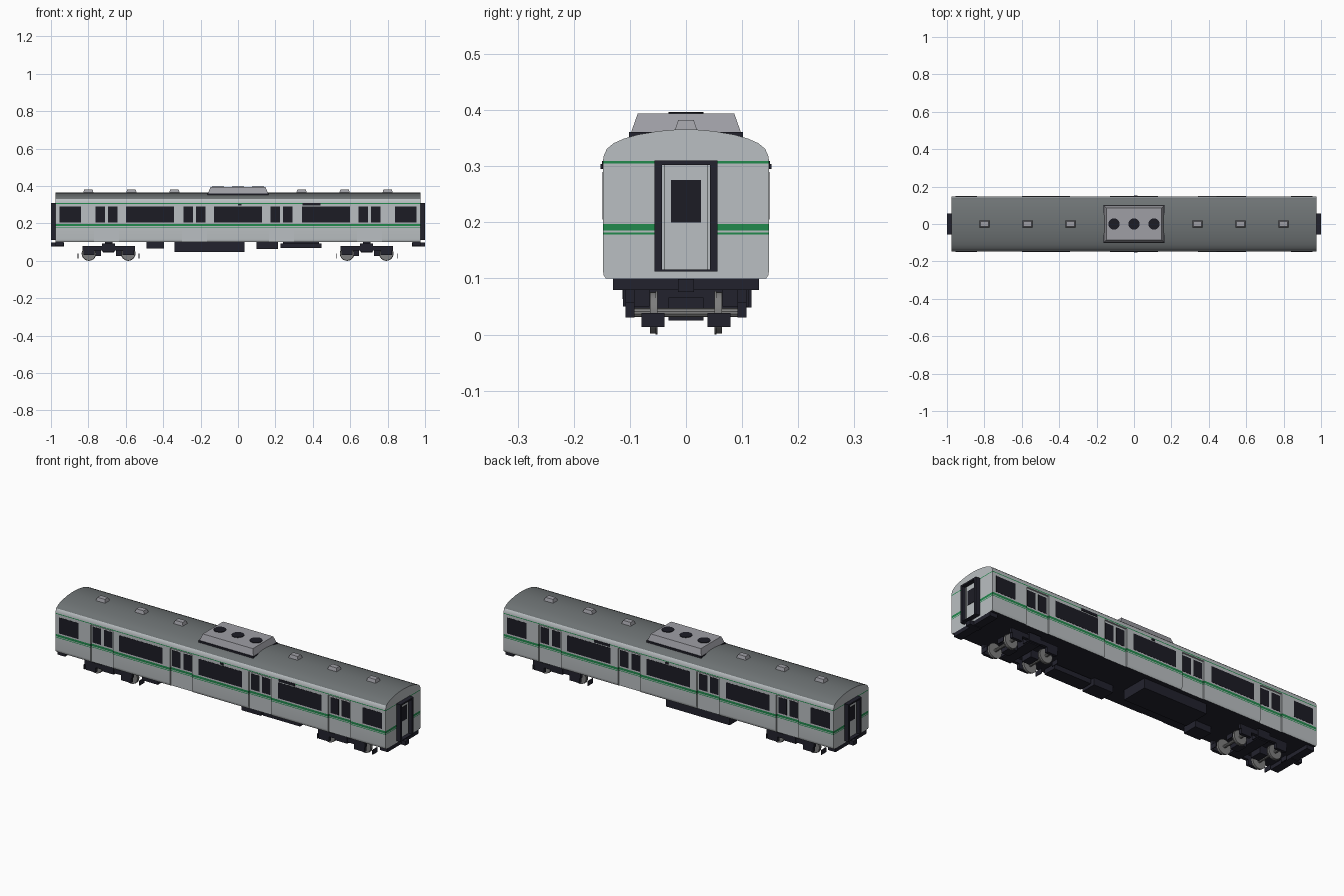
import bpy, bmesh, math
from mathutils import Matrix

if "Cube" in bpy.data.objects:
    bpy.data.objects.remove(bpy.data.objects["Cube"])


def material(name, *srgb):
    m = bpy.data.materials.new(name)
    m.diffuse_color = (*[((c + 0.055) / 1.055) ** 2.4 for c in srgb], 1)
    m.use_nodes = True
    m.node_tree.nodes["Principled BSDF"].inputs["Base Color"].default_value = m.diffuse_color
    return m


BODY = material("body_silver", 0.73, 0.75, 0.76)
ROOF = material("roof_grey", 0.43, 0.45, 0.455)
GREEN = material("stripe_green", 0.13, 0.54, 0.30)
NAVY = material("underframe_dark", 0.135, 0.135, 0.18)
GLASS = material("window_dark", 0.11, 0.11, 0.145)
UNIT = material("roof_unit_grey", 0.62, 0.62, 0.645)
STEEL = material("wheel_steel", 0.49, 0.49, 0.49)


def finish(name, bm, mats, smooth=False):
    bmesh.ops.recalc_face_normals(bm, faces=bm.faces)
    me = bpy.data.meshes.new(name)
    bm.to_mesh(me)
    bm.free()
    for m in mats:
        me.materials.append(m)
    ob = bpy.data.objects.new(name, me)
    bpy.context.collection.objects.link(ob)
    if smooth:
        bpy.ops.object.select_all(action='DESELECT')
        ob.select_set(True)
        bpy.context.view_layer.objects.active = ob
        bpy.ops.object.shade_smooth_by_angle(angle=math.radians(30))
    return ob


def box(name, x, y, z, mat, taper=0.0):
    """Box from (min, max) ranges; taper pulls the top edges inward."""
    bm = bmesh.new()
    bmesh.ops.create_cube(bm, size=1)
    for v in bm.verts:
        t = taper if v.co.z > 0 else 0
        sx, sy = math.copysign(1, v.co.x), math.copysign(1, v.co.y)
        v.co = (x[sx > 0] - sx * t, y[sy > 0] - sy * t, z[v.co.z > 0])
    return finish(name, bm, [mat])


def sides(name, x, y, z, mat):
    """Same box on both sides of the centre line."""
    box(name + "_left", x, y, z, mat)
    box(name + "_right", x, (-y[1], -y[0]), z, mat)


def cylinder(name, centre, r, depth, mat, axis='Z', n=20, r2=None):
    bm = bmesh.new()
    bmesh.ops.create_cone(bm, cap_ends=True, segments=n, radius1=r,
                          radius2=r if r2 is None else r2, depth=depth)
    if axis == 'Y':
        bm.transform(Matrix.Rotation(math.pi / 2, 4, 'X'))
    bm.transform(Matrix.Translation(centre))
    return finish(name, bm, [mat], True)


# Half cross-section (y, z) of the car body, floor to ridge
W = 0.148
PROFILE = [(0.143, 0.10), (0.147, 0.106), (W, 0.115), (W, 0.178), (W, 0.1815),
           (W, 0.185), (W, 0.197), (W, 0.30), (W, 0.3005), (W, 0.305), (W, 0.309),
           (0.1465, 0.319), (0.141, 0.331), (0.129, 0.341), (0.111, 0.349),
           (0.087, 0.356), (0.05, 0.3625), (0.015, 0.3655)]
DOOR_Y = 0.140
DOOR_PROFILE = [(min(y, DOOR_Y) if z <= 0.30 else y, z) for y, z in PROFILE]


def body_section(name, x0, x1, prof):
    bm = bmesh.new()
    ring = [[[bm.verts.new((x, s * y, z)) for y, z in prof] for s in (-1, 1)] for x in (x0, x1)]
    for i in range(len(prof) - 1):
        z = (prof[i][1] + prof[i + 1][1]) / 2
        stripe = 0.178 < z < 0.1815 or 0.185 < z < 0.197 or 0.305 < z < 0.309
        for s in (0, 1):        # side walls and roof
            f = bm.faces.new((ring[0][s][i], ring[1][s][i], ring[1][s][i + 1], ring[0][s][i + 1]))
            f.material_index = 2 if stripe else 1 if z > 0.331 else 0
        for e in ring:          # end walls in horizontal bands
            f = bm.faces.new((e[0][i], e[1][i], e[1][i + 1], e[0][i + 1]))
            f.material_index = 2 if stripe else 0
    for k, m in ((0, 3), (-1, 1)):   # floor and ridge
        f = bm.faces.new((ring[0][0][k], ring[0][1][k], ring[1][1][k], ring[1][0][k]))
        f.material_index = m
    finish(name, bm, [BODY, ROOF, GREEN, NAVY], True)


# Body: full-width bays alternating with bays holding recessed doors
DOORS = [-0.703, -0.233, 0.233, 0.703]
HALF = 0.066
edge = -0.976
for d in DOORS:
    body_section("body_bay", edge, d - HALF, PROFILE)
    body_section("door_bay", d - HALF, d + HALF, DOOR_PROFILE)
    edge = d + HALF
    for s in (-1, 1):
        c = d + s * 0.0335
        sides("door_window", (c - 0.025, c + 0.025), (DOOR_Y - 0.002, DOOR_Y + 0.001),
              (0.205, 0.29), GLASS)
body_section("body_bay", edge, 0.976, PROFILE)

# Side windows, destination signs and door lamps
for x in [(-0.955, -0.84), (-0.598, -0.342), (-0.128, 0.128), (0.342, 0.598), (0.84, 0.955)]:
    sides("side_window", x, (W - 0.002, W + 0.001), (0.205, 0.29), GLASS)
sides("destination_sign", (0.345, 0.44), (W - 0.002, W + 0.002), (0.295, 0.309), GLASS)
sides("side_lamp", (0.0, 0.018), (W - 0.002, W + 0.004), (0.295, 0.304), NAVY)

# Ends: gangway frame, door, buffer beam and coupler
for s in (-1, 1):
    def ex(a, b):
        return tuple(sorted((s * a, s * b)))
    sides("gangway_post", ex(0.97, 1.0), (0.043, 0.056), (0.112, 0.31), NAVY)
    box("gangway_top", ex(0.97, 1.0), (-0.043, 0.043), (0.302, 0.31), NAVY)
    box("gangway_sill", ex(0.97, 1.0), (-0.043, 0.043), (0.112, 0.116), NAVY)
    box("end_door", ex(0.974, 0.979), (-0.043, 0.043), (0.116, 0.302), BODY)
    sides("end_door_seam", ex(0.974, 0.980), (0.037, 0.0395), (0.116, 0.302), ROOF)
    box("end_door_window", ex(0.974, 0.981), (-0.027, 0.027), (0.20, 0.275), GLASS)
    box("buffer_beam", ex(0.932, 0.976), (-0.13, 0.13), (0.079, 0.101), NAVY)
    box("coupler", ex(0.93, 1.0), (-0.014, 0.014), (0.076, 0.099), NAVY)

# Roof ventilators
for x in (-0.80, -0.57, -0.34, 0.34, 0.57, 0.80):
    box("roof_vent", (x - 0.029, x + 0.029), (-0.021, 0.021), (0.36, 0.382), UNIT, 0.007)

# Air conditioner with three fans
box("cooler_base", (-0.163, 0.163), (-0.102, 0.102), (0.345, 0.361), NAVY)
box("cooler_housing", (-0.16, 0.16), (-0.098, 0.098), (0.36, 0.394), UNIT, 0.012)
for x in (-0.107, 0, 0.107):
    cylinder("cooler_fan", (x, 0, 0.394), 0.031, 0.006, GLASS, n=12)

# Equipment boxes under the floor
box("main_equipment_box", (-0.34, 0.035), (-0.03, 0.117), (0.048, 0.101), NAVY)
box("equipment_box_a", (-0.49, -0.395), (-0.113, -0.03), (0.066, 0.101), NAVY)
box("equipment_box_b", (0.10, 0.215), (-0.113, -0.03), (0.063, 0.101), NAVY)
box("equipment_box_c", (0.227, 0.446), (-0.113, -0.04), (0.068, 0.094), NAVY)
box("equipment_box_c_hanger", (0.24, 0.433), (-0.10, -0.05), (0.09, 0.101), NAVY)

# Bogies
for cx in (-0.692, 0.688):
    sides("bogie_side_frame", (cx - 0.14, cx + 0.14), (0.092, 0.108), (0.056, 0.080), NAVY)
    sides("bogie_spring", (cx - 0.035, cx + 0.035), (0.065, 0.112), (0.05, 0.092), NAVY)
    box("bogie_bolster", (cx - 0.03, cx + 0.03), (-0.10, 0.10), (0.045, 0.08), NAVY)
    box("bogie_pivot", (cx - 0.02, cx + 0.02), (-0.04, 0.04), (0.078, 0.101), NAVY)
    for s in (-1, 1):
        wx = cx + s * 0.105
        gx = cx + s * 0.163
        cylinder("axle", (wx, 0, 0.039), 0.008, 0.19, STEEL, 'Y', 10)
        sides("axle_box", (wx - 0.03, wx + 0.03), (0.092, 0.108), (0.030, 0.060), NAVY)
        box("traction_motor", tuple(sorted((wx - s * 0.02, wx - s * 0.065))),
            (-0.031, 0.031), (0.025, 0.066), NAVY)
        sides("rail_guard", (gx - 0.002, gx + 0.002), (0.038, 0.079), (0.013, 0.038), NAVY)
        for t in (-1, 1):
            cylinder("wheel", (wx, t * 0.059, 0.039), 0.037, 0.011, STEEL, 'Y', 24)
            cylinder("wheel_flange", (wx, t * 0.0525, 0.039), 0.039, 0.004, STEEL, 'Y', 24)
